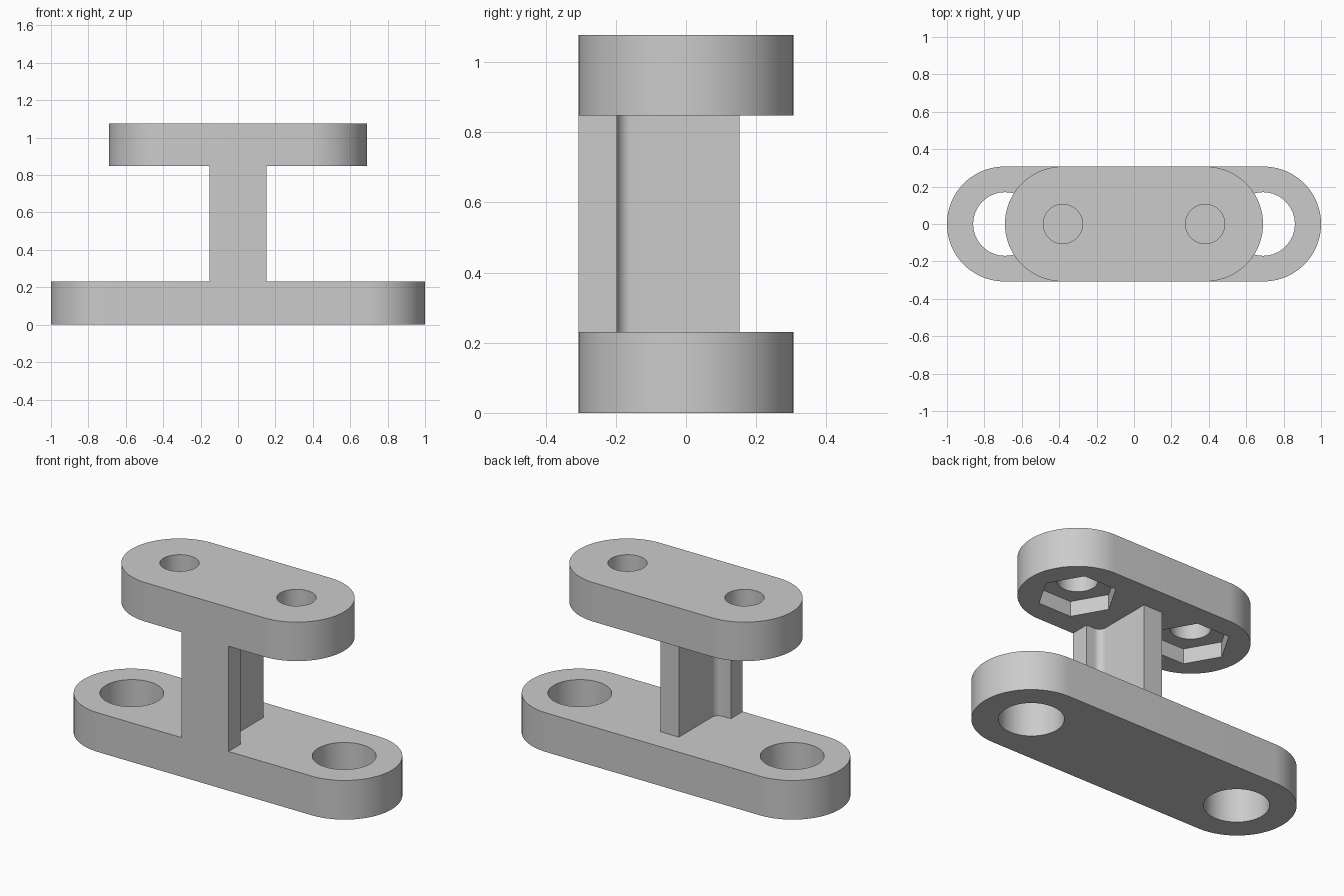
import bpy
import bmesh
from math import sin, cos, pi, radians

cube = bpy.data.objects.get("Cube")
if cube:
    bpy.data.objects.remove(cube)

grey = bpy.data.materials.new("plain grey")
grey.use_nodes = True
COLOUR = (0.6, 0.6, 0.6, 1)
grey.diffuse_color = COLOUR
grey.node_tree.nodes["Principled BSDF"].inputs["Base Color"].default_value = COLOUR

# Main sizes
HALF_DEPTH = 0.307
BASE_TOP, CAP_BOTTOM, CAP_TOP = 0.23, 0.848, 1.077
BASE_HOLE_X, CAP_HOLE_X = 0.69, 0.38


def arc(cx, cy, r, start, end, steps):
    angles = [radians(start + (end - start) * i / steps) for i in range(steps + 1)]
    return [(cx + r * cos(a), cy + r * sin(a)) for a in angles]


def prism(name, outline, z0, z1):
    """Extrude a flat outline from z0 up to z1."""
    bm = bmesh.new()
    face = bm.faces.new([bm.verts.new((x, y, z0)) for x, y in outline])
    raised = bmesh.ops.extrude_face_region(bm, geom=[face])["geom"]
    verts = [v for v in raised if isinstance(v, bmesh.types.BMVert)]
    bmesh.ops.translate(bm, verts=verts, vec=(0, 0, z1 - z0))
    bmesh.ops.recalc_face_normals(bm, faces=bm.faces)
    mesh = bpy.data.meshes.new(name)
    bm.to_mesh(mesh)
    bm.free()
    mesh.materials.append(grey)
    obj = bpy.data.objects.new(name, mesh)
    bpy.context.collection.objects.link(obj)
    return obj


def slot(half_length):
    """Long outline with round ends."""
    c = half_length - HALF_DEPTH
    return (arc(c, 0, HALF_DEPTH, -90, 90, 48)
            + arc(-c, 0, HALF_DEPTH, 90, 270, 48))


def combine(target, tool, operation):
    """Apply a boolean and remove the tool."""
    bpy.context.view_layer.objects.active = target
    mod = target.modifiers.new(operation, "BOOLEAN")
    mod.operation = operation
    mod.solver = "EXACT"
    mod.object = tool
    bpy.ops.object.modifier_apply(modifier=mod.name)
    bpy.data.objects.remove(tool)


def cut_pair(target, x, r, sides, z0, z1):
    """Cut matching holes on the left and right."""
    for side in (-1, 1):
        outline = arc(side * x, 0, r, 0, 360, sides)[:-1]
        combine(target, prism("cutter", outline, z0, z1), "DIFFERENCE")


# Base plate with two large through holes
bracket = prism("bracket", slot(1.0), 0, BASE_TOP)
cut_pair(bracket, BASE_HOLE_X, 0.17, 64, -0.1, BASE_TOP + 0.1)

# Top plate with bolt holes and hexagonal nut pockets underneath
top_plate = prism("top_plate", slot(0.69), CAP_BOTTOM, CAP_TOP)
cut_pair(top_plate, CAP_HOLE_X, 0.105, 48, CAP_BOTTOM - 0.1, CAP_TOP + 0.1)
cut_pair(top_plate, CAP_HOLE_X, 0.21, 6, CAP_BOTTOM - 0.1, CAP_BOTTOM + 0.088)

# T-section column: front flange, rear web and filleted inner corners
flange, web, back, fillet = 0.153, 0.06, 0.152, 0.04
flange_y = -0.197
right = [(flange, -HALF_DEPTH), (flange, flange_y)]
right += arc(web + fillet, flange_y + fillet, fillet, 270, 180, 10)
right.append((web, back))
outline = right + [(-x, y) for x, y in reversed(right)]
column = prism("column", outline, BASE_TOP - 0.05, CAP_BOTTOM + 0.05)

# Join into one solid body
combine(bracket, column, "UNION")
combine(bracket, top_plate, "UNION")

bpy.ops.object.select_all(action="DESELECT")
bracket.select_set(True)
bpy.context.view_layer.objects.active = bracket
bpy.ops.object.shade_smooth_by_angle(angle=radians(30))
